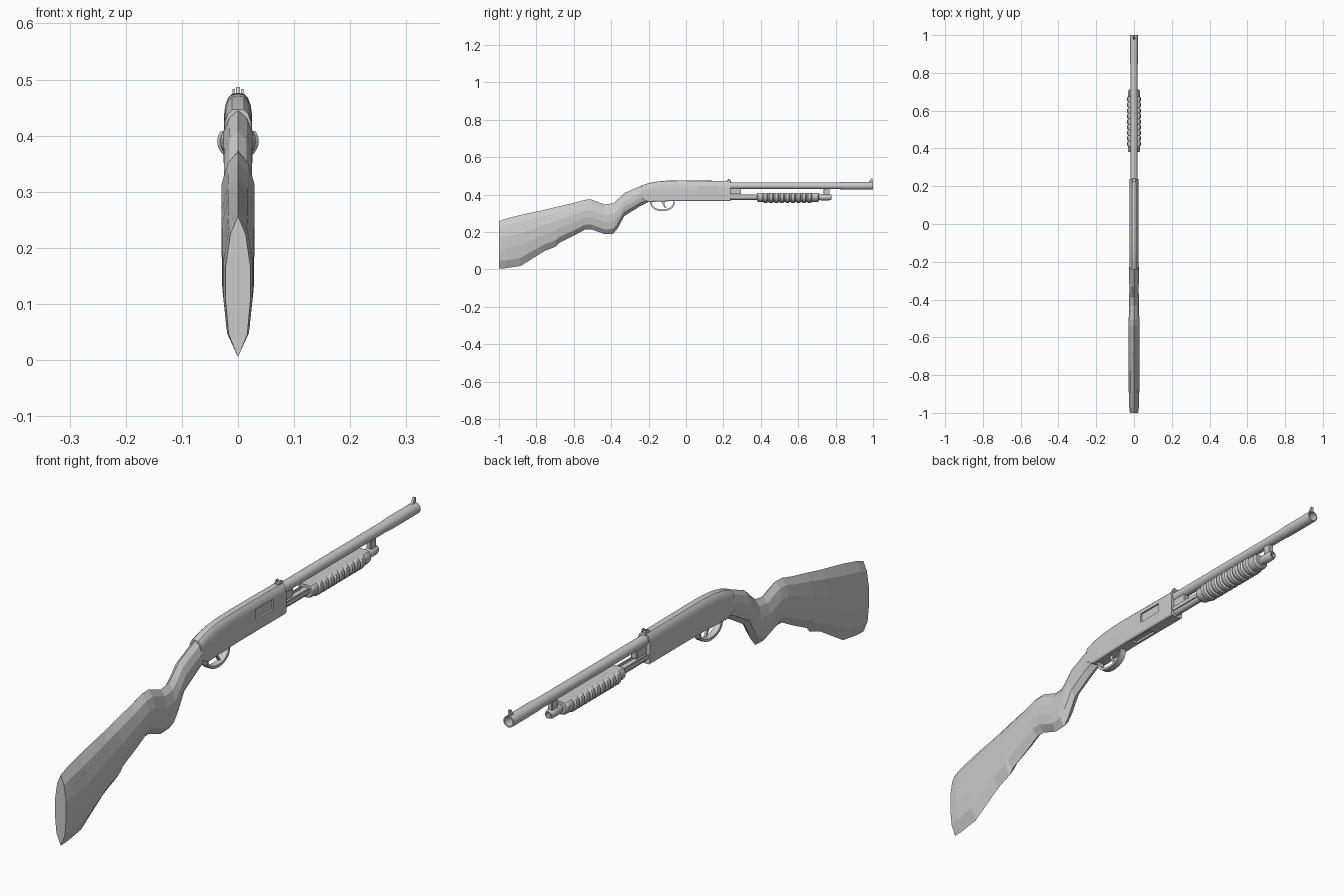
import bpy, bmesh, math
from mathutils import Matrix

if "Cube" in bpy.data.objects:
    bpy.data.objects.remove(bpy.data.objects["Cube"])

metal = bpy.data.materials.new("plain grey")
metal.diffuse_color = (0.6, 0.6, 0.6, 1)
metal.use_nodes = True
metal.node_tree.nodes["Principled BSDF"].inputs["Base Color"].default_value = metal.diffuse_color


def finish(name, bm, smooth=None):
    bmesh.ops.remove_doubles(bm, verts=bm.verts, dist=1e-5)
    bmesh.ops.recalc_face_normals(bm, faces=bm.faces)
    me = bpy.data.meshes.new(name)
    bm.to_mesh(me)
    bm.free()
    ob = bpy.data.objects.new(name, me)
    bpy.context.collection.objects.link(ob)
    me.materials.append(metal)
    if smooth:
        bpy.ops.object.select_all(action='DESELECT')
        ob.select_set(True)
        bpy.context.view_layer.objects.active = ob
        bpy.ops.object.shade_smooth_by_angle(angle=math.radians(smooth))
    return ob


def loft(name, rings, smooth=None, caps=True, closed=False):
    bm = bmesh.new()
    vs = [[bm.verts.new(p) for p in r] for r in rings]
    n = len(vs[0])
    pairs = list(zip(vs, vs[1:])) + ([(vs[-1], vs[0])] if closed else [])
    for a, b in pairs:
        for i in range(n):
            bm.faces.new((a[i], a[(i + 1) % n], b[(i + 1) % n], b[i]))
    if caps and not closed:
        bm.faces.new(vs[0])
        bm.faces.new(vs[-1])
    return finish(name, bm, smooth)


def mirrored(half):
    # closed section from its right half, listed top to bottom
    return half + [(-x, z) for x, z in reversed(half) if abs(x) > 1e-6]


def lathe(name, prof, zc, seg=20, top=None, caps=True, closed=False, smooth=35, zs=1):
    rings = []
    for y, r in prof:
        ring = []
        for i in range(seg):
            a = 2 * math.pi * i / seg
            z = zc + r * math.sin(a) * zs
            ring.append((r * math.cos(a), y, min(z, top) if top else z))
        rings.append(ring)
    return loft(name, rings, smooth, caps, closed)


def box(name, x, y, z, bevel=0):
    # x, y, z are (low, high) ranges
    bm = bmesh.new()
    bmesh.ops.create_cube(bm, size=1)
    for v in bm.verts:
        v.co = [(lo + hi) / 2 + c * (hi - lo) for c, (lo, hi) in zip(v.co, (x, y, z))]
    if bevel:
        bmesh.ops.bevel(bm, geom=bm.edges[:], offset=bevel, segments=1, affect='EDGES')
    return finish(name, bm)


def plate(name, pts, hw, x=0):
    # side profile (y, z) given thickness across x
    return loft(name, [[(x + s * hw, y, z) for y, z in pts] for s in (-1, 1)])


# Faceted stock: y, top, bottom, half width
stations = [(-1, .257, .005, .022), (-.965, .27, .006, .026), (-.885, .291, .018, .028),
            (-.757, .318, .098, .029), (-.695, .333, .122, .029), (-.68, .337, .14, .029),
            (-.60, .355, .18, .029), (-.54, .372, .213, .029), (-.505, .373, .214, .028),
            (-.435, .347, .188, .027), (-.39, .353, .19, .026), (-.365, .375, .22, .025),
            (-.33, .408, .285, .025), (-.25, .442, .335, .026), (-.2, .457, .36, .024)]
rings = []
for y, t, b, w in stations:
    h = t - b
    half = [(0, t), (.62 * w, t - .13 * h), (w, t - .36 * h), (w, b + .4 * h),
            (.75 * w, b + .16 * h), (0, b)]
    rings.append([(x, y, z) for x, z in mirrored(half)])
loft("stock", rings)

# Receiver with rounded top
rings = []
for y, t, b in [(-.24, .447, .375), (-.2, .461, .36), (-.15, .47, .362), (-.1, .474, .364),
                (-.03, .475, .366), (.238, .473, .366)]:
    half = [(0, t), (.011, t - .001), (.018, t - .008), (.023, t - .022),
            (.025, t - .04), (.025, b + .006), (.021, b)]
    rings.append([(x, y, z) for x, z in mirrored(half)])
receiver = loft("receiver", rings, 30)


# Ejection and loading ports cut into the receiver
def cut(name, x, y, z):
    c = box(name, x, y, z)
    c.hide_render = True
    c.hide_viewport = True
    m = receiver.modifiers.new(name, 'BOOLEAN')
    m.object = c
    m.solver = 'EXACT'


cut("ejection_port_cutter", (.018, .06), (.065, .165), (.41, .446))
cut("loading_port_cutter", (-.012, .012), (0, .10), (.34, .374))

# Barrel, hollow at the muzzle
lathe("barrel", [(.2, .0185), (.82, .0185), (.86, .0205), (1, .0205), (1, .016), (.8, .016)],
      .447, 24)

# Magazine tube and end cap
lathe("magazine_tube", [(.2, .014), (.74, .014)], .386)
lathe("magazine_cap", [(.715, .015), (.72, .017), (.765, .017), (.777, .013), (.777, .009), (.765, .009)],
      .386)
box("barrel_bracket", (-.009, .009), (.735, .768), (.39, .437), .002)
box("barrel_lug", (-.011, .011), (.23, .295), (.402, .437), .002)

# Ribbed pump grip, flat on top
prof = [(.38, .027), (.385, .031), (.405, .032)]
n = 9
step = .265 / n
for i in range(n):
    y = .41 + i * step
    prof += [(y, .031), (y + step * .2, .037), (y + step * .75, .037), (y + step * .95, .031)]
prof += [(.68, .033), (.705, .032), (.712, .026)]
lathe("pump_grip", prof, .39, 24, top=.409, zs=.92)

# Action bars between pump and receiver
for s, side in ((-1, "left"), (1, "right")):
    box("action_bar_" + side, (s * .016 - .002, s * .016 + .002), (.22, .4), (.385, .4))

# Trigger guard: a half loop, swept as a flat band
rings = []
for i in range(15):
    a = math.pi * i / 14
    ring = []
    for ry, rz, x in ((.066, .053, -.012), (.066, .053, .012), (.058, .044, .011), (.058, .044, -.011)):
        ring.append((x, -.126 + ry * math.cos(a), .364 - rz * math.sin(a) ** .8))
    rings.append(ring)
loft("trigger_guard", rings, 35)
plate("trigger", [(-.135, .37), (-.115, .37), (-.116, .35), (-.108, .333), (-.104, .327),
                  (-.112, .328), (-.124, .345)], .004)

# Sights
plate("front_sight", [(.975, .462), (.998, .462), (.997, .486), (.99, .487)], .004)
box("rear_sight_base", (-.009, .009), (.215, .24), (.465, .476))
for s, side in ((-1, "left"), (1, "right")):
    plate("rear_sight_" + side, [(.22, .472), (.24, .472), (.236, .483), (.225, .483)], .0025, s * .0075)
